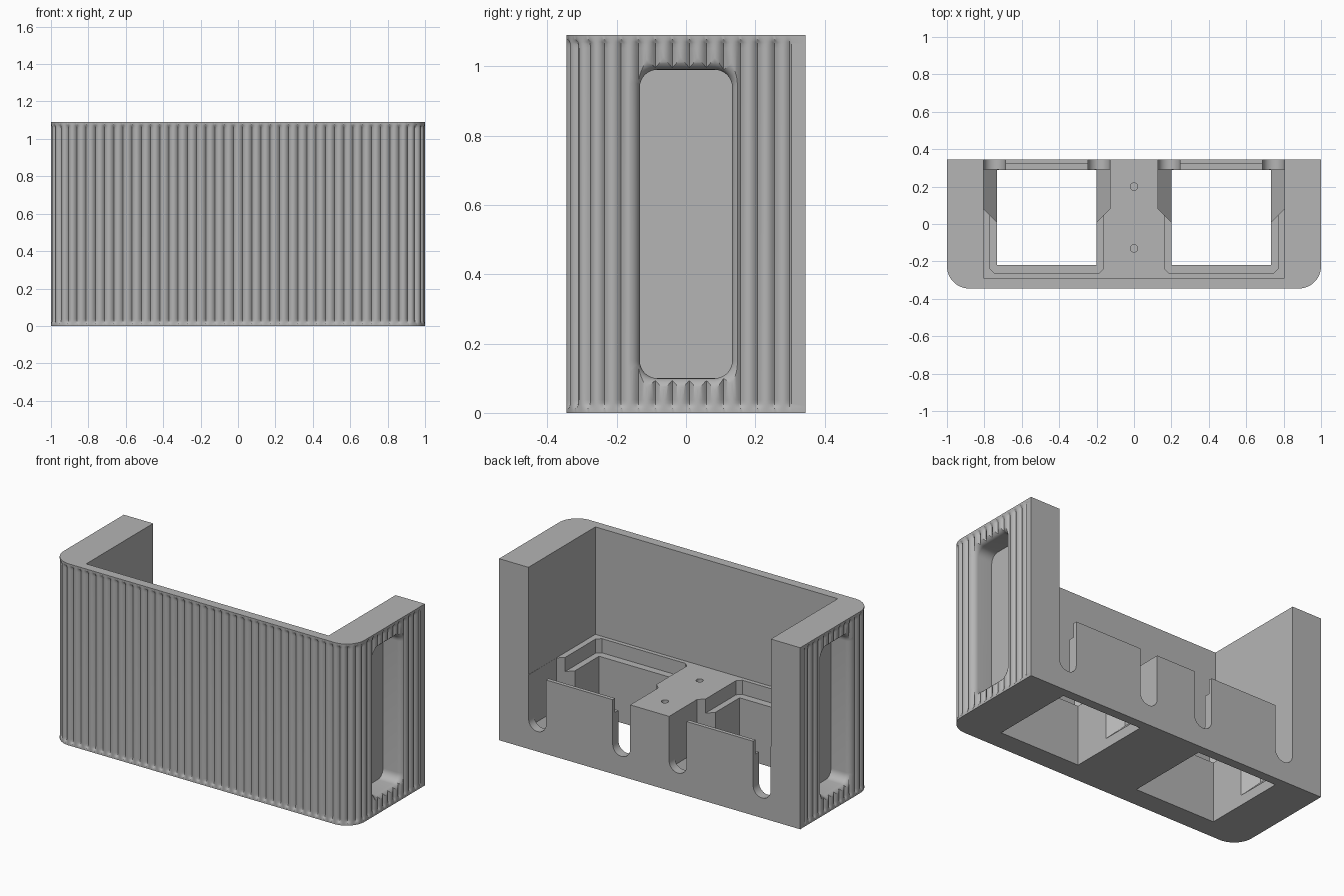
import bpy, bmesh, math
from mathutils import Vector

old = bpy.data.objects.get("Cube")
if old:
    bpy.data.objects.remove(old, do_unlink=True)

HEIGHT, HALF_Y, CORNER = 1.09, 0.345, 0.12
DECK = 0.445

grey = bpy.data.materials.new("plain_grey")
grey.use_nodes = True
grey.diffuse_color = (0.46, 0.46, 0.46, 1)
grey.node_tree.nodes["Principled BSDF"].inputs["Base Color"].default_value = (0.46, 0.46, 0.46, 1)


def loft(name, rings):
    """Closed solid through matching rings of points."""
    bm = bmesh.new()
    loops = [[bm.verts.new(p) for p in ring] for ring in rings]
    n = len(loops[0])
    for a, b in zip(loops, loops[1:]):
        for i in range(n):
            j = (i + 1) % n
            bm.faces.new((a[i], a[j], b[j], b[i]))
    bm.faces.new(loops[0])
    bm.faces.new(loops[-1])
    bmesh.ops.recalc_face_normals(bm, faces=bm.faces)
    mesh = bpy.data.meshes.new(name)
    bm.to_mesh(mesh)
    bm.free()
    obj = bpy.data.objects.new(name, mesh)
    bpy.context.collection.objects.link(obj)
    mesh.materials.append(grey)
    return obj


def box(name, x0, x1, y0, y1, z0, z1):
    plan = [(x0, y0), (x1, y0), (x1, y1), (x0, y1)]
    return loft(name, [[(x, y, z) for x, y in plan] for z in (z0, z1)])


def rounded_rect(w, h, r, steps=8):
    """Corner-rounded rectangle around the origin."""
    pts = []
    for k, (sx, sy) in enumerate([(1, 1), (-1, 1), (-1, -1), (1, -1)]):
        for i in range(steps + 1):
            a = math.radians(90 * (k + i / steps))
            pts.append((sx * (w - r) + r * math.cos(a), sy * (h - r) + r * math.sin(a)))
    return pts


# Outline running from the left rear edge, round the front, to the right rear edge
SIDE, ARC, FRONT = 2 * HALF_Y - CORNER, CORNER * math.pi / 2, 2 * (1 - CORNER)
TOTAL = 2 * SIDE + 2 * ARC + FRONT


def outline(s):
    """Point and outward normal at arc length s."""
    if s > TOTAL / 2:
        p, n = outline(TOTAL - s)
        return Vector((-p.x, p.y)), Vector((-n.x, n.y))
    if s < SIDE:
        return Vector((1, HALF_Y - s)), Vector((1, 0))
    if s < SIDE + ARC:
        a = (s - SIDE) / CORNER
        n = Vector((math.cos(a), -math.sin(a)))
        return Vector((1 - CORNER, CORNER - HALF_Y)) + n * CORNER, n
    return Vector((1 - CORNER - (s - SIDE - ARC), -HALF_Y)), Vector((0, -1))


# Ribbed body: rounded ribs that fade out at the top and bottom rims
RIBS, STEPS, MARGIN, DEPTH = 65, 8, 0.04, 0.015


def ribbed_ring(z, amount):
    ring = [(1, HALF_Y, z)]
    for i in range(RIBS * STEPS + 1):
        p, n = outline(MARGIN + (TOTAL - 2 * MARGIN) * i / (RIBS * STEPS))
        u = 2 * (i % STEPS) / STEPS - 1
        cut = 0 if i in (0, RIBS * STEPS) else DEPTH * amount * u * u
        p = p - n * cut
        ring.append((p.x, p.y, z))
    ring.append((-1, HALF_Y, z))
    return ring


fade = [(0, 0), (0.012, 0), (0.02, 0.6), (0.028, 0.9), (0.038, 1)]
levels = fade + [(HEIGHT - z, a) for z, a in reversed(fade)]
body = loft("ribbed_holder_body", [ribbed_ring(z, a) for z, a in levels])

# Main cavity, open at the rear and top
cutters = [box("cavity_cutter", -0.805, 0.805, -0.29, 0.5, DECK, 1.3)]

for side in (-1, 1):
    # Side grip recess with a rounded lip
    lip, floor = 0.036, 0.87
    profile = [(floor, 0)]
    for i in range(9):
        t = lip * (1 - math.sin(math.radians(90 * i / 8)))
        grow = lip - math.sqrt(max(0, lip ** 2 - (lip - t) ** 2))
        profile.append((1 - t, grow))
    profile.append((1.03, lip + 0.001))
    cutters.append(loft("grip_recess_cutter", [
        [(side * x, y, z + HEIGHT / 2) for y, z in rounded_rect(0.133 + g, 0.445 + g, 0.05 + g)]
        for x, g in profile]))

    # Bay: through hole, and a shallow seat ledge above it
    c = side * 0.4665
    cutters.append(box("bay_hole_cutter", c - 0.265, c + 0.265, -0.22, 0.29, -0.1, 0.6))
    seat = [(-0.303, -0.24), (-0.278, -0.265), (0.278, -0.265), (0.303, -0.24),
            (0.303, 0.322), (-0.303, 0.322)]
    cutters.append(loft("bay_seat_cutter", [[(c + x, y, z) for x, y in seat] for z in (0.36, 0.61)]))

    for end in (-1, 1):
        # Pocket beside the hole, with a sloping floor
        plan = [(0.3375, 0.08), (0.3375, 0.2915), (0.255, 0.2915), (0.255, 0)]
        low = [(c + end * x, y, 0.06 + (x - 0.265)) for x, y in plan]
        high = [(x, y, 0.62) for x, y, z in low]
        cutters.append(loft("pocket_cutter", [low, high]))

        # Rear slot with a round bottom
        mid, r = c + end * 0.279, 0.058
        shape = [(mid + r * math.cos(a), 0.12 + r + r * math.sin(a))
                 for a in (math.pi * (1 + i / 16) for i in range(17))]
        shape += [(mid + r, 0.63), (mid - r, 0.63)]
        cutters.append(loft("slot_cutter", [[(x, y, z) for x, z in shape] for y in (0.2885, 0.45)]))

# Screw holes in the middle deck
for y in (0.2, -0.13):
    ring = [(0.02 * math.cos(i * math.pi / 12), y + 0.02 * math.sin(i * math.pi / 12)) for i in range(24)]
    cutters.append(loft("screw_hole_cutter", [[(px, py, z) for px, py in ring] for z in (0.3, 0.64)]))

# Cut the body
bpy.ops.object.select_all(action='DESELECT')
bpy.context.view_layer.objects.active = body
body.select_set(True)
for cutter in cutters:
    cutter.hide_render = True
    mod = body.modifiers.new("cut", 'BOOLEAN')
    mod.operation, mod.solver, mod.object = 'DIFFERENCE', 'EXACT', cutter
    bpy.ops.object.modifier_apply(modifier=mod.name)
    bpy.data.objects.remove(cutter, do_unlink=True)

bpy.ops.object.shade_smooth_by_angle(angle=math.radians(32))
